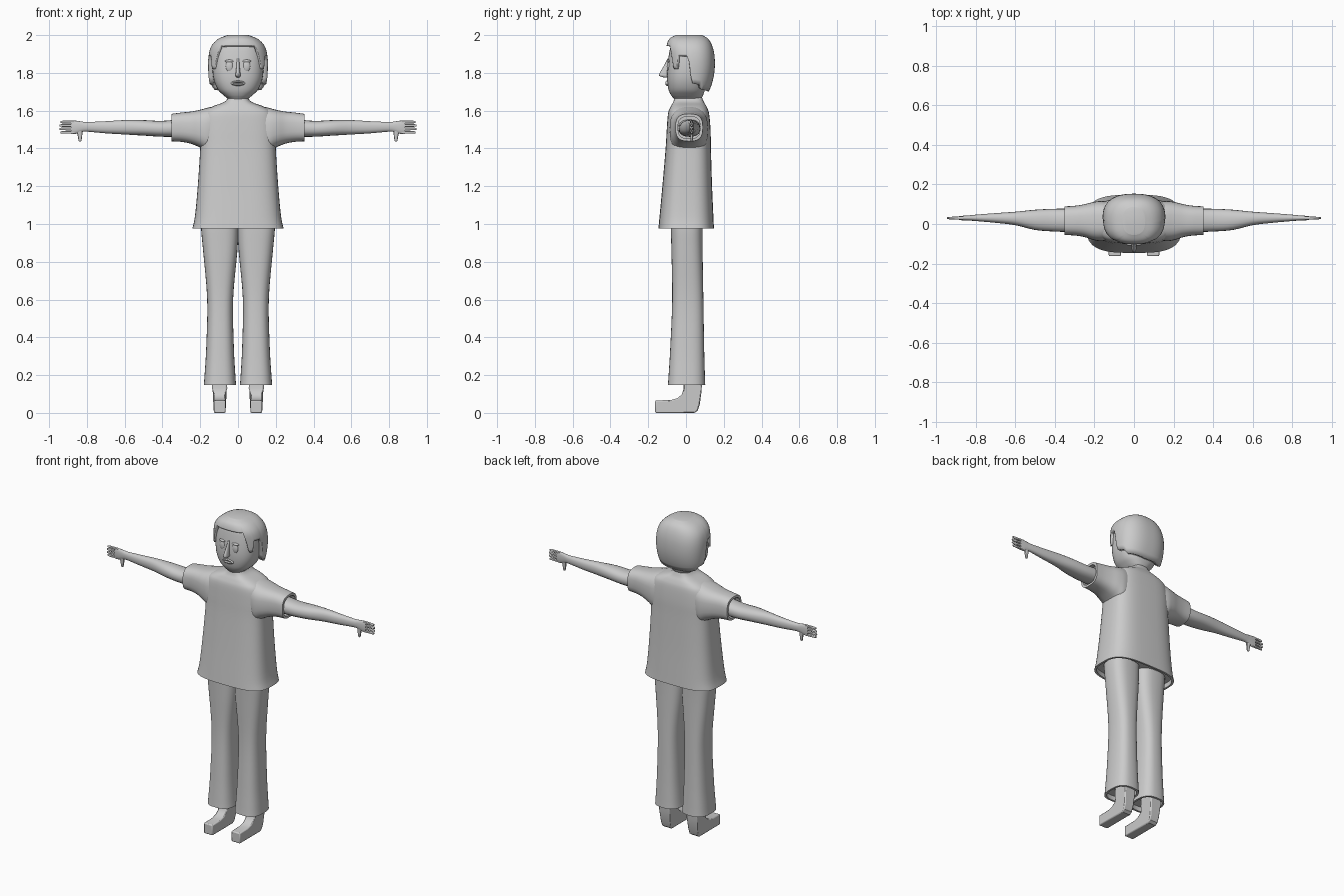
import bpy, bmesh, math
from mathutils import Vector, Matrix

if "Cube" in bpy.data.objects:
    bpy.data.objects.remove(bpy.data.objects["Cube"])

grey = bpy.data.materials.new("light grey")
grey.diffuse_color = (0.6, 0.6, 0.6, 1)
grey.use_nodes = True
grey.node_tree.nodes["Principled BSDF"].inputs["Base Color"].default_value = grey.diffuse_color


def finish(bm, name, angle=40):
    bmesh.ops.recalc_face_normals(bm, faces=bm.faces)
    me = bpy.data.meshes.new(name)
    bm.to_mesh(me)
    bm.free()
    me.materials.append(grey)
    me.shade_smooth()
    me.set_sharp_from_angle(angle=math.radians(angle))
    ob = bpy.data.objects.new(name, me)
    bpy.context.collection.objects.link(ob)
    return ob


def spline(st, steps):
    """Smoothly interpolated rows between the stations."""
    out = []
    for i in range(len(st) - 1):
        p = [st[max(i - 1, 0)], st[i], st[i + 1], st[min(i + 2, len(st) - 1)]]
        for k in range(steps):
            t = k / steps
            out.append([b + 0.5 * t * (c - a + t * (2*a - 5*b + 4*c - d + t * (3*(b - c) + d - a)))
                        for a, b, c, d in zip(*p)])
    return out + [list(st[-1])]


def rounded(a, p):
    c, s = math.cos(a), math.sin(a)
    return math.copysign(abs(c) ** (2 / p), c), math.copysign(abs(s) ** (2 / p), s)


def loft(name, st, axis="z", p=2.4, n=32, steps=4, side=1, angle=40, hem=0):
    """Skin rounded sections (position, a0, a1, b0, b1) along z or x."""
    bm = bmesh.new()
    rows = spline(st, steps)
    if hem:  # opening folded inwards at the last station
        t, a0, a1, b0, b1 = rows[-1]
        rows.append([t, a0 + hem, a1 - hem, b0 + hem, b1 - hem])
        rows.append([t + (0.03 if st[0][0] > t else -0.03)] + rows[-1][1:])
    rings = []
    for t, a0, a1, b0, b1 in rows:
        ring = []
        for i in range(n):
            u, v = rounded(2 * math.pi * i / n, p)
            a, b = (a0 + a1 + u * (a1 - a0)) / 2, (b0 + b1 + v * (b1 - b0)) / 2
            co = (a * side, b, t) if axis == "z" else (t * side, a, b)
            ring.append(bm.verts.new(co))
        rings.append(ring)
    for r, s in zip(rings, rings[1:]):
        for i in range(n):
            bm.faces.new((r[i], r[(i + 1) % n], s[(i + 1) % n], s[i]))
    bm.faces.new(rings[0])
    bm.faces.new(rings[-1])
    return finish(bm, name, angle)


def ball(name, loc, size):
    bm = bmesh.new()
    bmesh.ops.create_uvsphere(bm, u_segments=20, v_segments=12, radius=1,
                              matrix=Matrix.Translation(loc) @ Matrix.Diagonal((*size, 1)))
    return finish(bm, name)


# Shirt body
loft("shirt", [(1.67, -.05, .05, -.06, .085), (1.645, -.075, .075, -.068, .095),
               (1.62, -.14, .14, -.082, .11), (1.585, -.185, .185, -.095, .122),
               (1.5, -.198, .198, -.102, .13), (1.4, -.20, .20, -.108, .132),
               (1.2, -.213, .213, -.125, .138), (1.04, -.228, .228, -.14, .145),
               (.975, -.242, .242, -.146, .148)], p=3.2, n=48, hem=.012)

# Head with neck
head = [(1.6, -.05, .05, -.05, .075), (1.655, -.05, .05, -.06, .08), (1.68, -.075, .075, -.078, .09),
        (1.71, -.105, .105, -.092, .10), (1.76, -.127, .127, -.10, .11), (1.82, -.135, .135, -.10, .12),
        (1.9, -.132, .132, -.09, .12), (1.95, -.115, .115, -.075, .10), (1.975, -.06, .06, -.03, .06)]
loft("head", head, p=2.5, n=40)

# Hair: columns rising from a stepped hairline to the crown
hair = spline([(1.66, .11, -.065, .095), (1.72, .145, -.085, .13), (1.8, .157, -.095, .15),
               (1.88, .157, -.10, .152), (1.94, .142, -.103, .14), (1.98, .105, -.088, .118),
               (2.0, .055, -.055, .085)], 6)
edge = [(0, 1.943), (36, 1.943), (42, 1.87), (46, 1.82), (58, 1.82), (62, 1.89), (86, 1.89),
        (91, 1.745), (112, 1.735), (122, 1.71), (180, 1.70)]


def lookup(table, x):
    for a, b in zip(table, table[1:]):
        if x <= b[0]:
            t = (x - a[0]) / (b[0] - a[0])
            return [p + t * (q - p) for p, q in zip(a, b)]
    return table[-1]


bm = bmesh.new()
cols, N, M = [], 120, 16
for i in range(N):
    deg = 360 * i / N
    low = lookup(edge, min(deg, 360 - deg))[1]
    v, u = rounded(math.radians(deg), 2.5)
    col = []
    for j in range(M + 1):
        z = low + (2.0 - low) * math.sin(math.pi / 2 * j / M)
        _, hw, y0, y1 = lookup(hair, z)
        col.append(bm.verts.new((u * hw, (y0 + y1) / 2 - v * (y1 - y0) / 2, z)))
    cols.append(col)
for i in range(N):
    a, b = cols[i], cols[(i + 1) % N]
    for j in range(M):
        bm.faces.new((a[j], b[j], b[j + 1], a[j + 1]))
bm.faces.new([c[-1] for c in cols])
ob = finish(bm, "hair", 50)
mod = ob.modifiers.new("thickness", "SOLIDIFY")
mod.thickness, mod.offset = 0.028, -1

# Nose: wedge growing out of the face, with a rounded tip
loft("nose", [(1.775, -.008, .008, -.115, -.08), (1.785, -.013, .013, -.142, -.08),
              (1.80, -.012, .012, -.139, -.08), (1.84, -.008, .008, -.116, -.08),
              (1.875, -.006, .006, -.098, -.08)], p=2.2, n=16)

# Lips: flattened ring
bm = bmesh.new()
R, S = 28, 10
grid = [[bm.verts.new(((.030 + .008 * math.cos(b)) * math.cos(a), -.1 + .008 * math.sin(b),
                       1.745 + (.008 + .006 * math.cos(b)) * math.sin(a)))
         for b in (2 * math.pi * j / S for j in range(S))]
        for a in (2 * math.pi * i / R for i in range(R))]
for i in range(R):
    for j in range(S):
        k, l = (i + 1) % R, (j + 1) % S
        bm.faces.new((grid[i][j], grid[k][j], grid[k][l], grid[i][l]))
finish(bm, "lips")

# Foot outline (y, z): toe, instep, ankle, heel
foot = [(-.163, 0), (-.163, .066), (-.08, .068), (-.045, .078), (-.022, .098), (-.012, .13), (-.012, .2),
        (.085, .2), (.083, .12), (.073, .045), (.062, .012), (.045, 0)]

for s, tag in ((1, "left"), (-1, "right")):
    # Sleeve and arm
    loft(tag + "_sleeve", [(.06, -.06, .095, 1.42, 1.635), (.15, -.085, .115, 1.38, 1.618),
                           (.20, -.082, .112, 1.405, 1.605), (.25, -.066, .10, 1.425, 1.595),
                           (.30, -.058, .092, 1.435, 1.59), (.352, -.056, .089, 1.438, 1.583)],
         "x", p=2.8, side=s, hem=.014)
    loft(tag + "_arm", [(.28, -.042, .077, 1.462, 1.558), (.4, -.038, .077, 1.462, 1.546),
                        (.5, -.03, .072, 1.468, 1.55), (.6, -.006, .062, 1.474, 1.55),
                        (.7, .006, .055, 1.48, 1.544), (.8, .015, .047, 1.489, 1.54),
                        (.83, .017, .044, 1.486, 1.543), (.86, .018, .042, 1.477, 1.547),
                        (.885, .02, .04, 1.476, 1.547)], "x", p=2.3, n=20, side=s)
    # Fingers and thumb
    for i in range(4):
        z = 1.485 + i * .0183
        end = (.94, .945, .945, .94)[i]
        loft(f"{tag}_finger_{i + 1}", [(.865, .021, .039, z - .0075, z + .0075),
                                       (end - .01, .024, .036, z - .007, z + .007),
                                       (end, .027, .033, z - .004, z + .004)],
             "x", n=10, steps=2, side=s)
    loft(tag + "_thumb", [(1.5, .82, .862, .02, .04), (1.475, .824, .85, .022, .038),
                          (1.445, .828, .845, .023, .036), (1.436, .831, .842, .026, .033)],
         n=10, steps=2, side=s)
    # Trouser leg
    loft(tag + "_trouser_leg", [(1.05, -.002, .195, -.08, .09), (.97, -.002, .195, -.08, .088),
                                (.85, .004, .184, -.077, .088), (.6, .026, .163, -.073, .092),
                                (.35, .022, .168, -.083, .096), (.2, .014, .177, -.092, .10),
                                (.148, .010, .181, -.096, .102)], p=2.7, side=s, hem=.012)
    # Foot
    bm = bmesh.new()
    face = bm.faces.new([bm.verts.new((s * .066, y, z)) for y, z in foot])
    ext = bmesh.ops.extrude_face_region(bm, geom=[face])["geom"]
    bmesh.ops.translate(bm, vec=Vector((s * .062, 0, 0)),
                        verts=[e for e in ext if isinstance(e, bmesh.types.BMVert)])
    for v in bm.verts:  # ankle widens towards the trouser leg
        if v.co.z > .1:
            v.co.x = s * .097 + (v.co.x - s * .097) * 1.2
    ob = finish(bm, tag + "_foot", 35)
    mod = ob.modifiers.new("soft edges", "BEVEL")
    mod.width, mod.segments, mod.limit_method = .006, 2, "ANGLE"
    mod.angle_limit = math.radians(50)
    # Eye: shallow lens with a raised upper lid
    ball(tag + "_eye", (s * .045, -.092, 1.835), (.020, .010, .030))
    ball(tag + "_eyelid", (s * .045, -.090, 1.862), (.024, .010, .008))
